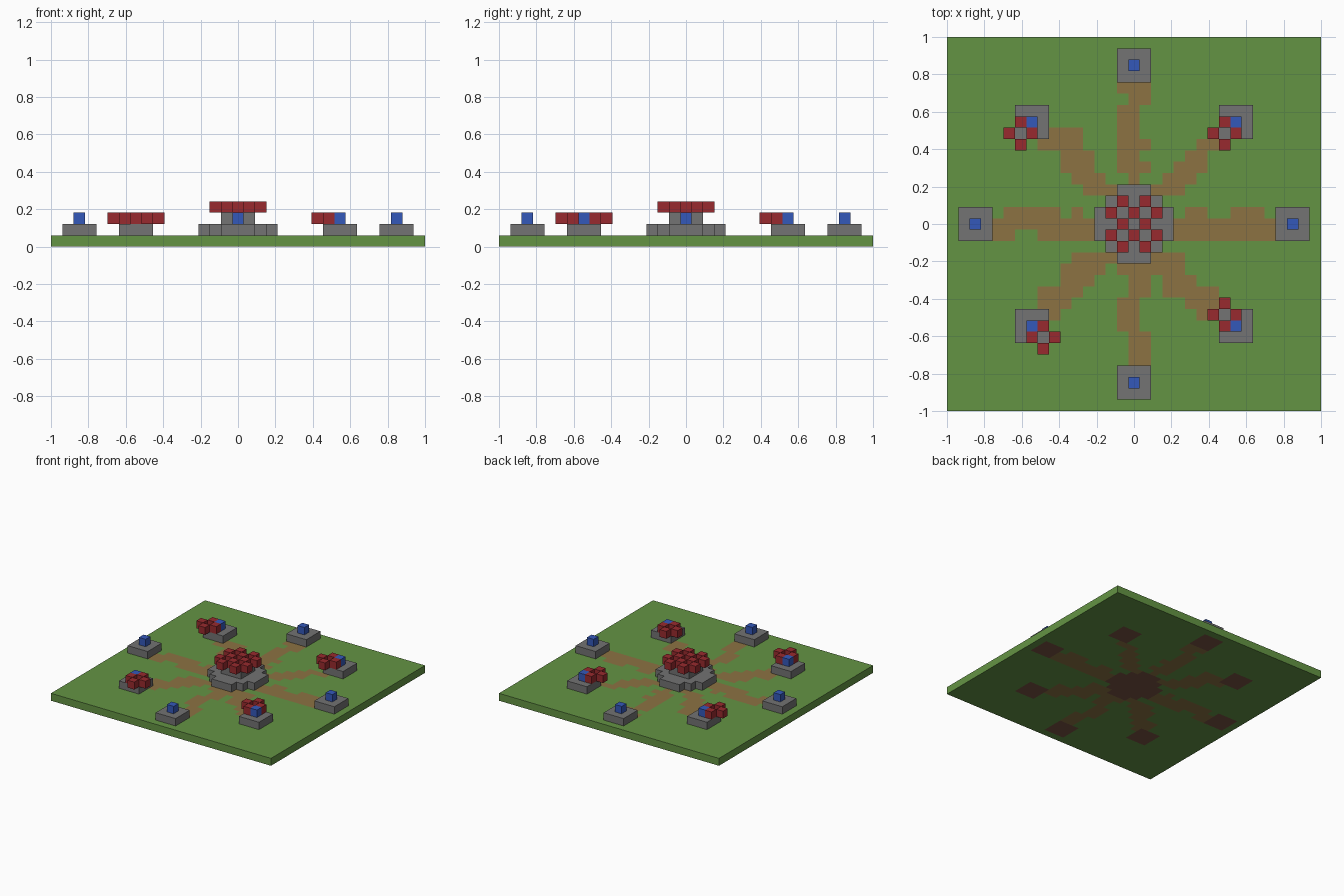
import bpy
import bmesh
from mathutils import Vector, Matrix

cube = bpy.data.objects.get("Cube")
if cube:
    bpy.data.objects.remove(cube)

N = 33                # blocks along one side of the ground
S = 2 / N             # block size
HALF = N // 2


def material(name, r, g, b):
    """Flat colour given as 0-255 display values, stored as linear."""
    lin = [((c / 255 + 0.055) / 1.055) ** 2.4 for c in (r, g, b)] + [1]
    m = bpy.data.materials.new(name)
    m.use_nodes = True
    m.diffuse_color = lin
    m.node_tree.nodes["Principled BSDF"].inputs["Base Color"].default_value = lin
    return m


GRASS = material("grass green", 100, 148, 68)
PATH = material("path brown", 140, 114, 66)
EARTH = material("foundation brown", 120, 84, 66)
STONE = material("stone grey", 115, 115, 115)
ROOF = material("roof red", 152, 42, 46)
BLUE = material("banner blue", 52, 88, 186)


def finish(name, bm, mats):
    mesh = bpy.data.meshes.new(name)
    bm.to_mesh(mesh)
    bm.free()
    for m in mats:
        mesh.materials.append(m)
    obj = bpy.data.objects.new(name, mesh)
    bpy.context.collection.objects.link(obj)
    return obj


def blocks(name, cells, level, mat):
    """Cubes on the block grid, without the faces hidden between neighbours."""
    cells = set(cells)
    bm = bmesh.new()
    for i, j in cells:
        centre = Vector((i, j, level + 0.5)) * S
        made = bmesh.ops.create_cube(bm, size=S, matrix=Matrix.Translation(centre))
        faces = {f for v in made["verts"] for f in v.link_faces}
        hidden = [f for f in faces
                  if (i + round(f.normal.x), j + round(f.normal.y)) in cells
                  and abs(f.normal.z) < 0.5]
        bmesh.ops.delete(bm, geom=hidden, context="FACES")
    return finish(name, bm, [mat])


def square(i, j, r=1):
    return {(i + a, j + b) for a in range(-r, r + 1) for b in range(-r, r + 1)}


def checker(i, j, r):
    """Every other block of a square."""
    return {(a, b) for a, b in square(i, j, r) if (a - i + b - j) % 2}


# Layout of the plaza, the outposts and their roofs
plaza = {(a, b) for a, b in square(0, 0, 3) if a * a + b * b <= 10}
FAR, NEAR = 14, 9
outposts = {
    "back": (0, FAR), "front": (0, -FAR), "left": (FAR, 0), "right": (-FAR, 0),
    "back_left": (NEAR, NEAR), "back_right": (-NEAR, NEAR),
    "front_left": (NEAR, -NEAR), "front_right": (-NEAR, -NEAR),
}
roofs = {"back_left": (8, 8), "back_right": (-10, 8),
         "front_left": (8, -8), "front_right": (-8, -10)}

# Straight paths: one letter per step outward, telling which side is widened
SPAN = {"L": (-1, 0), "R": (0, 1), "B": (-1, 0, 1), "M": (0,)}
straight = {(0, 1): "MBLBLLLRB", (0, -1): "BRRLLLRRR",
            (-1, 0): "LBLBBRRBL", (1, 0): "LBBLLBBBL"}
path = set()
for (dx, dy), widths in straight.items():
    for step, letter in enumerate(widths, start=4):
        for off in SPAN[letter]:
            path.add((dx * step + abs(dy) * off, dy * step + abs(dx) * off))

# Diagonal paths: first and last block of each row, going outward
diagonal = {
    (1, 1): [(2, 4), (3, 5), (4, 6), (5, 6), (6, 8)],
    (-1, 1): [(2, 4), (3, 5), (4, 6), (4, 6), (5, 8), (5, 8)],
    (-1, -1): [(2, 5), (3, 6), (4, 6), (5, 8), (6, 8), (7, 8)],
    (1, -1): [(2, 4), (2, 4), (3, 5), (3, 7), (5, 7), (6, 8)],
}
for (sx, sy), rows in diagonal.items():
    for row, (near, far) in enumerate(rows, start=3):
        path.update((sx * i, sy * row) for i in range(near, far + 1))

foundation = set(plaza)
for spot in outposts.values():
    foundation |= square(*spot)

# Ground slab, coloured block by block on its top and underside
bm = bmesh.new()
bmesh.ops.create_grid(bm, x_segments=N, y_segments=N, size=1)
extruded = bmesh.ops.extrude_face_region(bm, geom=bm.faces[:], use_keep_orig=True)
bmesh.ops.translate(bm, vec=(0, 0, S),
                    verts=[g for g in extruded["geom"] if isinstance(g, bmesh.types.BMVert)])
bmesh.ops.recalc_face_normals(bm, faces=bm.faces[:])
for f in bm.faces:
    c = f.calc_center_median()
    cell = (round(c.x / S), round(c.y / S))
    if abs(f.normal.z) > 0.5:
        f.material_index = 2 if cell in foundation else 1 if cell in path else 0
finish("ground", bm, [GRASS, PATH, EARTH])

# Central keep: round base, square tower, chequered roof
blocks("plaza_base", plaza, 1, STONE)
blocks("keep_tower", square(0, 0), 2, STONE)
blocks("keep_roof", checker(0, 0, 2), 3, ROOF)

# Outposts: stone pad, blue marker, and a roof on the diagonal ones
for side, spot in outposts.items():
    blocks(side + "_pad", square(*spot), 1, STONE)
    blocks(side + "_marker", [spot], 2, BLUE)
    if side in roofs:
        blocks(side + "_roof", checker(*roofs[side], 1), 2, ROOF)
